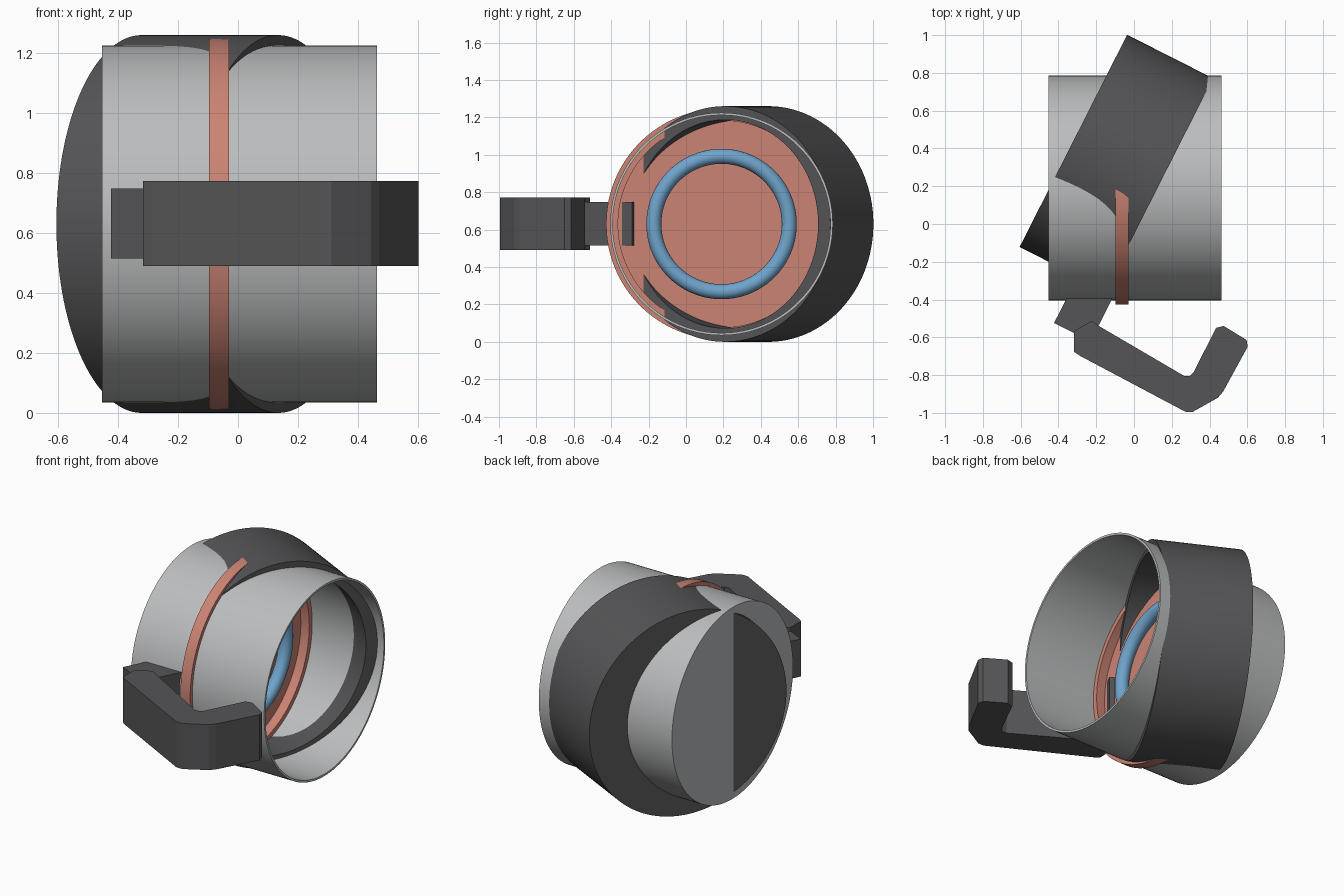
import bpy, bmesh, math
from mathutils import Vector

if "Cube" in bpy.data.objects:
    bpy.data.objects.remove(bpy.data.objects["Cube"])

def material(name, rgb):
    m = bpy.data.materials.new(name)
    m.diffuse_color = (*rgb, 1)
    m.use_nodes = True
    m.node_tree.nodes["Principled BSDF"].inputs["Base Color"].default_value = m.diffuse_color
    return m

DARK = material("dark_grey", (0.09, 0.09, 0.095))
GREY = material("light_grey", (0.50, 0.51, 0.515))
COPPER = material("copper", (0.60, 0.23, 0.175))
BLUE = material("blue", (0.16, 0.37, 0.60))

def finish(bm, name, mat, smooth=True):
    bmesh.ops.remove_doubles(bm, verts=bm.verts, dist=1e-5)
    bmesh.ops.recalc_face_normals(bm, faces=bm.faces)
    me = bpy.data.meshes.new(name)
    bm.to_mesh(me)
    bm.free()
    me.materials.append(mat)
    ob = bpy.data.objects.new(name, me)
    bpy.context.collection.objects.link(ob)
    if smooth:
        bpy.ops.object.select_all(action='DESELECT')
        ob.select_set(True)
        bpy.context.view_layer.objects.active = ob
        bpy.ops.object.shade_smooth_by_angle(angle=math.radians(35))
    return ob

def lathe(name, mat, profile, origin, axis, closed=False, n=128):
    """Revolve (radius, distance along axis) points around the axis."""
    rot = Vector((0, 0, 1)).rotation_difference(Vector(axis))
    bm = bmesh.new()
    rings = []
    for i in range(n):
        a = 2 * math.pi * i / n
        rings.append([bm.verts.new(Vector(origin) + rot @ Vector((r * math.cos(a), r * math.sin(a), h)))
                      for r, h in profile])
    k = len(profile)
    for i in range(n):
        p, q = rings[i], rings[(i + 1) % n]
        for j in range(k if closed else k - 1):
            j2 = (j + 1) % k
            bm.faces.new((p[j], q[j], q[j2], p[j2]))
    return finish(bm, name, mat)

def prism(name, mat, outline, z0, z1):
    """Extrude an outline in plan between two heights."""
    bm = bmesh.new()
    face = bm.faces.new([bm.verts.new((x, y, z0)) for x, y in outline])
    ext = bmesh.ops.extrude_face_region(bm, geom=[face])
    for v in ext["geom"]:
        if isinstance(v, bmesh.types.BMVert):
            v.co.z = z1
    return finish(bm, name, mat, smooth=False)

X = (1, 0, 0)
C = (0, 0.19, 0.63)

# straight thin-walled cup, open towards +x
lathe("inner_cup", GREY, [(0, -.453), (.595, -.453), (.595, .463), (.582, .463),
                          (.582, -.44), (0, -.44)], C, X)

# tilted dark housing, closed at its rear
lathe("tilted_housing", DARK, [(0, 0), (.63, 0), (.63, .51), (.557, .51),
                               (.557, .03), (0, .03)],
      (-.321, .44, .63), Vector((.892, -.452, 0)).normalized())

# copper plate with raised flange
lathe("copper_plate", COPPER, [(0, -.097), (.617, -.097), (.617, -.03), (.553, -.03),
                               (.553, -.088), (0, -.088)], C, X)

# small bar in the plate's middle
prism("centre_bar", COPPER, [(-.092, .07), (-.08, .07), (-.08, .30), (-.092, .30)], .607, .656)

# blue ring resting on the plate
circle = [(.362 + .04 * math.cos(t * math.pi / 10), -.055 + .04 * math.sin(t * math.pi / 10))
          for t in range(20)]
lathe("blue_ring", BLUE, circle, C, X, closed=True)

# mounting block, running through the cup wall
prism("mounting_block", DARK, [(-.423, -.524), (-.23, -.622), (-.062, -.29), (-.255, -.192)], .515, .748)

# hooked arm
prism("hook_arm", DARK, [(-.317, -.57), (-.317, -.677), (-.286, -.698), (.272, -.994), (.312, -.994),
                         (.444, -.92), (.471, -.889), (.602, -.65), (.596, -.614), (.475, -.54),
                         (.434, -.55), (.317, -.783), (.297, -.804), (.265, -.804), (-.196, -.534),
                         (-.222, -.513), (-.291, -.55)], .49, .773)
